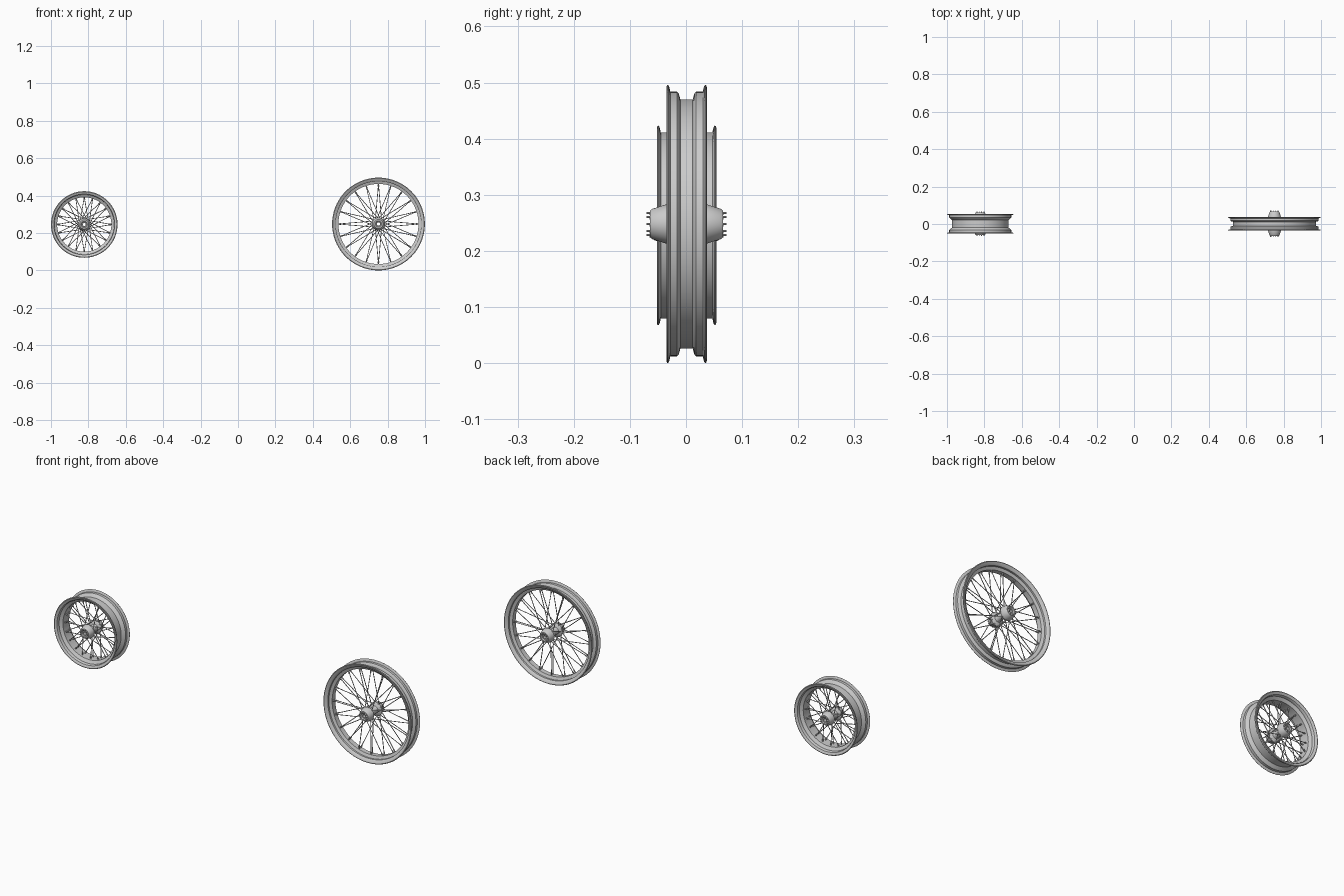
import bpy, bmesh
from math import sin, cos, pi, radians
from mathutils import Vector

cube = bpy.data.objects.get("Cube")
if cube:
    bpy.data.objects.remove(cube)

metal = bpy.data.materials.new("grey_metal")
metal.use_nodes = True
metal.diffuse_color = (0.6, 0.6, 0.6, 1)
metal.node_tree.nodes["Principled BSDF"].inputs["Base Color"].default_value = (0.6, 0.6, 0.6, 1)


def polar(r, angle, y):
    return Vector((r * cos(angle), y, r * sin(angle)))


def finish(name, bm, centre, angle=35):
    bmesh.ops.recalc_face_normals(bm, faces=bm.faces)
    mesh = bpy.data.meshes.new(name)
    bm.to_mesh(mesh)
    bm.free()
    mesh.materials.append(metal)
    obj = bpy.data.objects.new(name, mesh)
    bpy.context.collection.objects.link(obj)
    obj.location = centre
    bpy.ops.object.select_all(action='DESELECT')
    obj.select_set(True)
    bpy.context.view_layer.objects.active = obj
    bpy.ops.object.shade_smooth_by_angle(angle=radians(angle))
    return obj


def lathe(name, profile, centre, steps):
    """Spin a closed (radius, y) outline around the axle."""
    bm = bmesh.new()
    rings = [[bm.verts.new(polar(r, 2 * pi * i / steps, y)) for r, y in profile]
             for i in range(steps)]
    n = len(profile)
    for i in range(steps):
        a, b = rings[i], rings[(i + 1) % steps]
        for j in range(n):
            k = (j + 1) % n
            bm.faces.new((a[j], a[k], b[k], b[j]))
    return finish(name, bm, centre)


def rod(bm, start, end, radius, sides=6):
    """Add a capped cylinder between two points."""
    axis = end - start
    made = bmesh.ops.create_cone(bm, cap_ends=True, segments=sides, radius1=radius,
                                 radius2=radius, depth=axis.length)
    turn = axis.to_track_quat('Z', 'Y').to_matrix()
    bmesh.ops.rotate(bm, verts=made["verts"], matrix=turn)
    bmesh.ops.translate(bm, verts=made["verts"], vec=(start + end) / 2)


def rim_outline(lip, seat, well, half, shelf, slope, wall):
    """Drop-centre rim section with rolled lips and a thin wall."""
    edge = half - 0.005
    side = [(well, shelf), (seat - 0.003, shelf + slope), (seat, shelf + slope + 0.003),
            (seat, edge - 0.002), (lip - 0.003, edge), (lip, edge + 0.002),
            (lip - 0.001, half - 0.001), (lip - 0.004, half)]
    inner = [(lip - 0.006, half - 0.001), (seat - wall * 0.6, edge),
             (seat - wall, edge - 0.004), (seat - wall, shelf + slope + 0.004),
             (well - wall, shelf + slope * 0.5)]
    half_outline = side + inner
    return half_outline + [(r, -y) for r, y in reversed(half_outline)]


def hub_outline(flange, nose, barrel, inner, outer, bore):
    """Spool hub: narrow barrel, two flanges and tapering noses."""
    half_outline = [(barrel, inner - 0.014), (barrel + 0.003, inner - 0.007),
                    (flange - 0.002, inner - 0.002), (flange, inner),
                    (flange, inner + 0.004), (nose + 0.003, outer - 0.004),
                    (nose, outer), (bore + 0.004, outer), (bore, outer - 0.004)]
    return half_outline + [(r, -y) for r, y in reversed(half_outline)]


def spokes(name, centre, count, hub_r, hub_y, rim_r, rim_y, lead, thick):
    """Crossed spokes on both flanges, each with a nipple at the rim."""
    bm = bmesh.new()
    pairs = count // 4
    for side in (-1, 1):
        for i in range(pairs):
            base = 2 * pi * (i + (0.25 * side)) / pairs
            for way in (-1, 1):
                gap = way * pi / pairs * 0.5
                start = polar(hub_r, base + gap - way * lead, side * (hub_y + way * 0.002))
                end = polar(rim_r, base + gap, side * rim_y)
                rod(bm, start, end, thick)
                tip = end + (start - end).normalized() * 0.014
                rod(bm, tip, end, thick * 1.8)
    return finish(name, bm, centre)


def bolts(name, centre, ring_r, y, count=10):
    """Ring of small bolts on both hub faces."""
    bm = bmesh.new()
    for side in (-1, 1):
        for i in range(count):
            a = 2 * pi * i / count
            rod(bm, polar(ring_r, a, side * (y - 0.006)), polar(ring_r, a, side * (y + 0.005)), 0.0018)
    return finish(name, bm, centre)


# Large narrow wheel
c = Vector((0.751, 0.001, 0.248))
lathe("large_rim", rim_outline(0.248, 0.236, 0.222, 0.036, 0.011, 0.003, 0.008), c, 96)
lathe("large_hub", hub_outline(0.035, 0.024, 0.015, 0.032, 0.065, 0.013), c, 40)
lathe("large_axle_sleeve", [(0.013, -0.061), (0.013, 0.061), (0.008, 0.061), (0.008, -0.061)], c, 32)
spokes("large_spokes", c, 40, 0.031, 0.033, 0.215, 0.006, 0.55, 0.0019)
bolts("large_hub_bolts", c, 0.021, 0.066)

# Small wide wheel
c = Vector((-0.822, 0.001, 0.2455))
lathe("small_rim", rim_outline(0.178, 0.166, 0.151, 0.053, 0.020, 0.010, 0.006), c, 80)
lathe("small_hub", hub_outline(0.034, 0.024, 0.015, 0.028, 0.060, 0.013), c, 40)
lathe("small_axle_sleeve", [(0.013, -0.057), (0.013, 0.057), (0.008, 0.057), (0.008, -0.057)], c, 32)
spokes("small_spokes", c, 40, 0.031, 0.029, 0.147, 0.010, 0.75, 0.0019)
bolts("small_hub_bolts", c, 0.021, 0.061)
